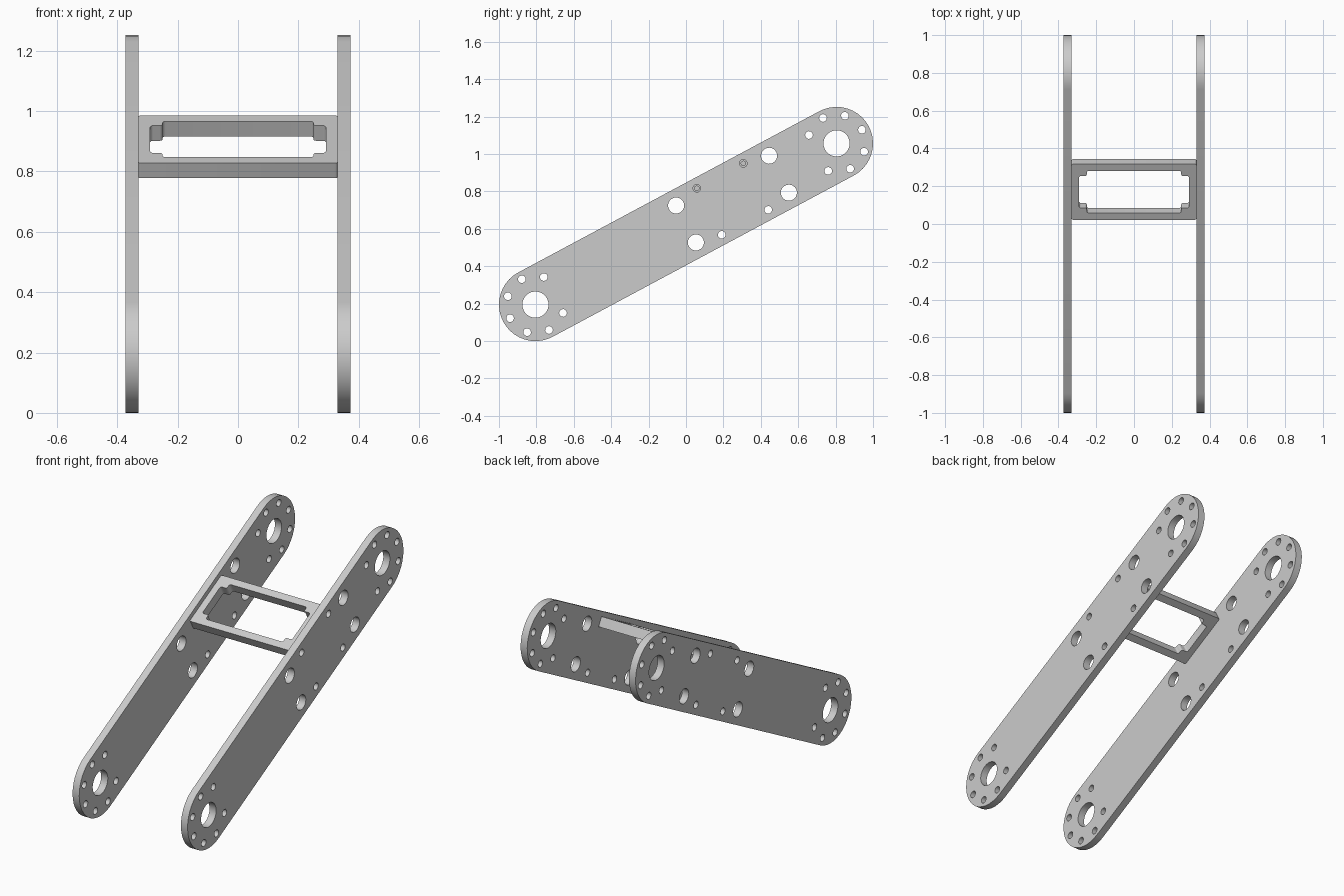
import bpy, bmesh
from math import sin, cos, pi, atan2, radians
from mathutils import Matrix, Vector

if "Cube" in bpy.data.objects:
    bpy.data.objects.remove(bpy.data.objects["Cube"], do_unlink=True)

# Main dimensions
PIVOT_Y, PIVOT_Z = 0.805, 0.431          # pivot offset from the arm's middle
HALF = (PIVOT_Y ** 2 + PIVOT_Z ** 2) ** 0.5
TILT = atan2(PIVOT_Z, PIVOT_Y)
R = 0.195                                # arm end radius
INNER, OUTER = 0.33, 0.373               # plate inner and outer x
MID = Vector((0, 0, PIVOT_Z + R))
LEAN = Matrix.Translation(MID) @ Matrix.Rotation(TILT, 4, 'X')
BR_U, BR_V, BR_T = 0.282, 0.139, 0.057   # bracket place along / across arm, thickness
SCREW_U = (BR_U / 2, BR_U * 1.5)
SCREW_V = 0.141

metal = bpy.data.materials.new("grey metal")
metal.use_nodes = True
grey = (0.6, 0.6, 0.6, 1)
metal.diffuse_color = grey
metal.node_tree.nodes["Principled BSDF"].inputs["Base Color"].default_value = grey


def arc(cx, cy, r, a0, a1, n):
    return [(cx + r * cos(a0 + (a1 - a0) * i / n), cy + r * sin(a0 + (a1 - a0) * i / n))
            for i in range(n + 1)]


def circle(cx, cy, r, n=20):
    return arc(cx, cy, r, 0, 2 * pi, n)[:-1]


def rounded(points, r):
    """Round every corner of a right-angled outline."""
    out = []
    for i, p in enumerate(points):
        p = Vector(p)
        a = (Vector(points[i - 1]) - p).normalized() * r
        b = (Vector(points[(i + 1) % len(points)]) - p).normalized() * r
        for k in range(5):
            t = k / 4 * pi / 2
            out.append(tuple(p + a * (1 - sin(t)) + b * (1 - cos(t))))
    return out


def sheet(name, loops, thickness, matrix):
    """Fill the first outline, leave the others as holes, and give it thickness."""
    curve = bpy.data.curves.new(name + "_outline", 'CURVE')
    curve.dimensions, curve.fill_mode = '2D', 'BOTH'
    curve.extrude = thickness / 2
    for loop in loops:
        s = curve.splines.new('POLY')
        s.points.add(len(loop) - 1)
        for pt, (x, y) in zip(s.points, loop):
            pt.co = (x, y, 0, 1)
        s.use_cyclic_u = True
    temp = bpy.data.objects.new(name + "_outline", curve)
    bpy.context.collection.objects.link(temp)
    graph = bpy.context.evaluated_depsgraph_get()
    mesh = bpy.data.meshes.new_from_object(temp.evaluated_get(graph))
    bpy.data.objects.remove(temp, do_unlink=True)
    bm = bmesh.new()
    bm.from_mesh(mesh)
    bmesh.ops.remove_doubles(bm, verts=bm.verts, dist=1e-5)
    bmesh.ops.recalc_face_normals(bm, faces=bm.faces)
    bm.transform(matrix)
    bm.to_mesh(mesh)
    bm.free()
    mesh.name = name
    mesh.materials.clear()
    mesh.materials.append(metal)
    obj = bpy.data.objects.new(name, mesh)
    bpy.context.collection.objects.link(obj)
    return obj


def smooth(obj):
    bpy.ops.object.select_all(action='DESELECT')
    obj.select_set(True)
    bpy.context.view_layer.objects.active = obj
    bpy.ops.object.shade_smooth_by_angle(angle=radians(30))


# Arm plate outline with its holes: pivots, bolt circles, lightening and screw holes
loops = [arc(HALF, 0, R, -pi / 2, pi / 2, 20) + arc(-HALF, 0, R, pi / 2, 1.5 * pi, 20)]
for side in (-1, 1):
    loops.append(circle(side * HALF, 0, 0.07, 32))
    for k in range(1, 8):
        a = k * pi / 4
        loops.append(circle(side * (HALF - 0.154 * cos(a + pi)) if side < 0 else
                            HALF + 0.154 * cos(a + pi), 0.154 * sin(a), 0.0205, 16)
                     if side > 0 else
                     circle(-HALF + 0.154 * cos(a), 0.154 * sin(a), 0.0205, 16))
    for u in (0, BR_U * 2):
        loops.append(circle(u, side * 0.112, 0.043, 24))
    for u in SCREW_U:
        loops.append(circle(u, side * SCREW_V, 0.0205, 16))

# Turn the outline so its length runs along the arm and its thickness along x
stand = Matrix(((0, 0, 1, 0), (1, 0, 0, 0), (0, 1, 0, 0), (0, 0, 0, 1)))
for name, side in (("left_arm_plate", 1), ("right_arm_plate", -1)):
    shift = Matrix.Translation((side * (INNER + OUTER) / 2, 0, 0))
    smooth(sheet(name, loops, OUTER - INNER, shift @ LEAN @ stand))

# Cross bracket: a frame whose opening has stepped corners
hx, hu = INNER, 0.167
outer = rounded([(-hx, -hu), (hx, -hu), (hx, hu), (-hx, hu)], 0.008)
wx, wu, nx, nu = 0.25, 0.126, 0.291, 0.096
opening = rounded([(-wx, -wu), (wx, -wu), (wx, -nu), (nx, -nu), (nx, nu), (wx, nu),
                   (wx, wu), (-wx, wu), (-wx, nu), (-nx, nu), (-nx, -nu), (-wx, -nu)], 0.01)
bracket = sheet("cross_bracket", [outer, opening], BR_T,
                LEAN @ Matrix.Translation((0, BR_U, BR_V)))

# Blind screw holes in the bracket ends
bm = bmesh.new()
for side in (-1, 1):
    for u in SCREW_U:
        place = LEAN @ Matrix.Translation((side * INNER, u, SCREW_V)) @ Matrix.Rotation(pi / 2, 4, 'Y')
        bmesh.ops.create_cone(bm, cap_ends=True, segments=16, radius1=0.012, radius2=0.012,
                              depth=0.14, matrix=place)
cut_mesh = bpy.data.meshes.new("screw_hole_cutter")
bm.to_mesh(cut_mesh)
bm.free()
cutter = bpy.data.objects.new("screw_hole_cutter", cut_mesh)
bpy.context.collection.objects.link(cutter)
cutter.hide_render = True
mod = bracket.modifiers.new("screw_holes", 'BOOLEAN')
mod.operation, mod.solver, mod.object = 'DIFFERENCE', 'EXACT', cutter
smooth(bracket)
bpy.ops.object.modifier_apply(modifier=mod.name)
bpy.data.objects.remove(cutter, do_unlink=True)
smooth(bracket)
